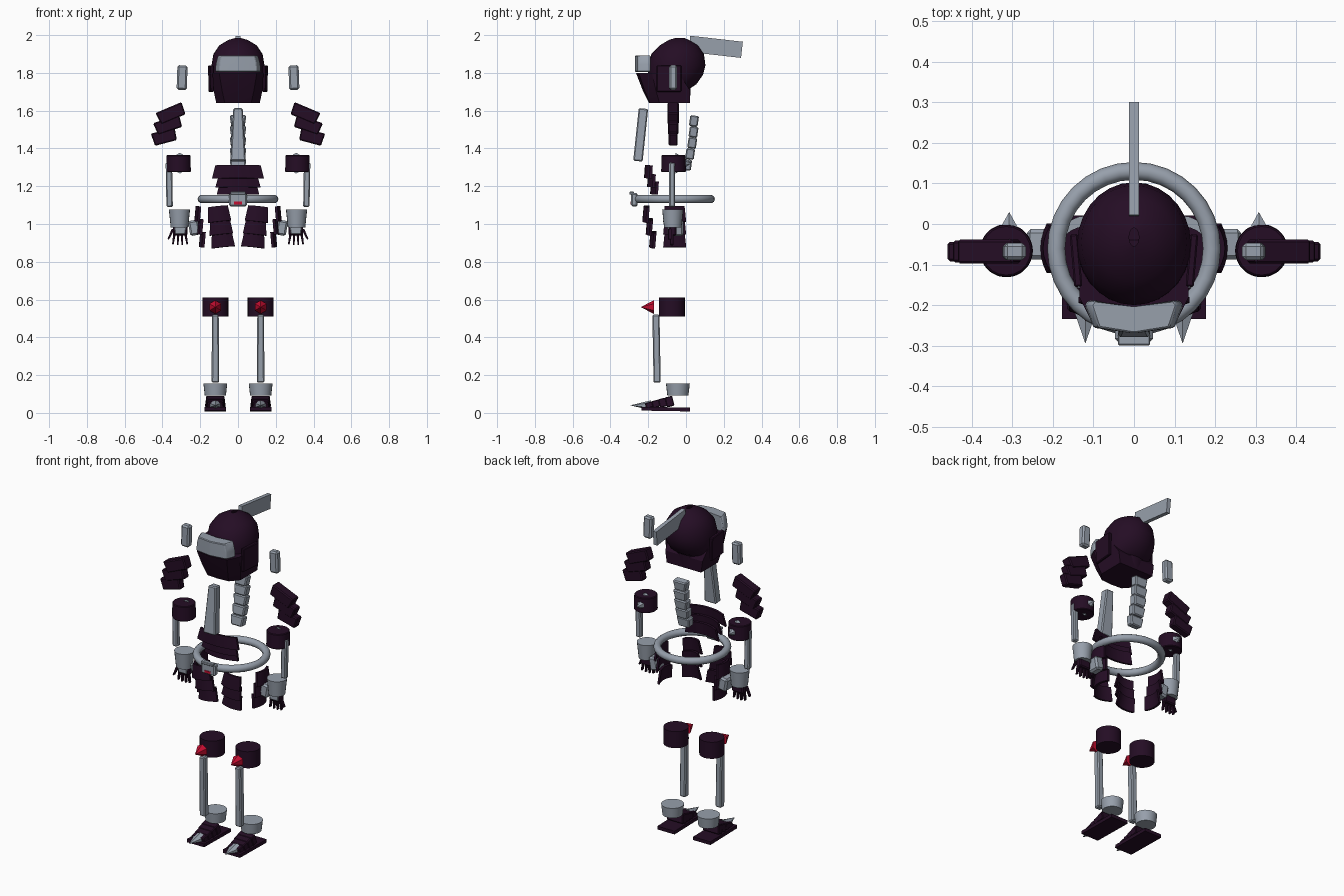
import bpy, bmesh
from math import radians, cos, sin, pi
from mathutils import Matrix, Vector, Euler

cube = bpy.data.objects.get("Cube")
if cube:
    bpy.data.objects.remove(cube)


def material(name, color):
    m = bpy.data.materials.new(name)
    m.use_nodes = True
    m.diffuse_color = color
    bsdf = next(n for n in m.node_tree.nodes if n.type == 'BSDF_PRINCIPLED')
    bsdf.inputs["Base Color"].default_value = color
    return m


DARK = material("dark plum", (0.018, 0.004, 0.018, 1))
STEEL = material("steel grey", (0.31, 0.35, 0.41, 1))
RED = material("crimson", (0.55, 0.004, 0.03, 1))


def finish(bm, name, mat, loc=(0, 0, 0), rot=(0, 0, 0), pair=False, bevel=0.0):
    """Place the mesh; a pair gives a left part and its mirrored right part."""
    if bevel:
        bmesh.ops.bevel(bm, geom=bm.edges[:], offset=bevel, segments=1, affect='EDGES')
    turn = Euler([radians(a) for a in rot]).to_matrix().to_4x4()
    bm.transform(Matrix.Translation(Vector(loc)) @ turn)
    for side in (("left_", "right_") if pair else ("",)):
        if side == "right_":
            bm.transform(Matrix.Scale(-1, 4, (1, 0, 0)))
        bmesh.ops.recalc_face_normals(bm, faces=bm.faces[:])
        me = bpy.data.meshes.new(side + name)
        bm.to_mesh(me)
        me.materials.append(mat)
        me.shade_smooth()
        me.set_sharp_from_angle(angle=radians(30))
        ob = bpy.data.objects.new(side + name, me)
        bpy.context.collection.objects.link(ob)
    bm.free()


def box(name, mat, size, loc, rot=(0, 0, 0), pair=False, bevel=0.0, bottom=1.0):
    """Box whose lower end may be narrower or wider."""
    bm = bmesh.new()
    bmesh.ops.create_cube(bm, size=1)
    for v in bm.verts:
        k = bottom if v.co.z < 0 else 1
        v.co = (v.co.x * size[0] * k, v.co.y * size[1], v.co.z * size[2])
    finish(bm, name, mat, loc, rot, pair, bevel)


def cone(name, mat, r1, r2, depth, loc, rot=(0, 0, 0), sides=20, flat=1.0, bevel=0.0):
    """Paired cylinder or spike."""
    bm = bmesh.new()
    bmesh.ops.create_cone(bm, cap_ends=True, segments=sides, radius1=r1, radius2=r2, depth=depth)
    bm.transform(Matrix.Diagonal((1, flat, 1, 1)))
    finish(bm, name, mat, loc, rot, True, bevel)


def loft(name, mat, rings, caps=(True, True), **kw):
    """Bridge closed rings of equal length."""
    bm = bmesh.new()
    rows = [[bm.verts.new(p) for p in ring] for ring in rings]
    n = len(rows[0])
    for a, b in zip(rows, rows[1:]):
        for i in range(n):
            bm.faces.new((a[i], a[(i + 1) % n], b[(i + 1) % n], b[i]))
    for cap, row in zip(caps, (rows[0], rows[-1])):
        if cap:
            bm.faces.new(row)
    finish(bm, name, mat, **kw)


def plate(name, w_top, w_bot, h, thick, sag, **kw):
    """Curved armour plate bulging toward the front."""
    ts = [i / 3 - 1 for i in range(7)]
    rings = []
    for w, z in ((w_bot, -h / 2), (w_top, h / 2)):
        outer = [(t * w / 2, -thick - sag * (1 - t * t), z) for t in ts]
        inner = [(t * w / 2, -sag * (1 - t * t), z) for t in reversed(ts)]
        rings.append(outer + inner)
    loft(name, DARK, rings, **kw)


def mirror_plan(half, z, k=1.0):
    """Closed outline from its +x half, listed front to back."""
    return ([(x * k, y, z) for x, y in half] +
            [(-x * k, y, z) for x, y in reversed(half) if x])


# Helmet shell: height, half width, front, back
shell = [(1.64, .10, -.17, .02), (1.72, .125, -.19, .025), (1.74, .134, -.2, .055),
         (1.79, .14, -.2, .09), (1.84, .14, -.2, .103), (1.90, .13, -.183, .095),
         (1.945, .10, -.14, .065), (1.975, .05, -.09, .015), (1.985, .012, -.055, -.01)]
rings = []
for z, rx, front, back in shell:
    angles = [2 * pi * i / 28 for i in range(28)]
    rings.append([(rx * cos(a), (front + back) / 2 + (back - front) / 2 * sin(a), z) for a in angles])
loft("helmet_shell", DARK, rings, caps=(True, False))

# Face mask, cheeks, visor and crest
loft("face_mask", DARK, [
    mirror_plan([(0, -.195), (.07, -.19), (.115, -.14), (.115, .02)], 1.64),
    mirror_plan([(0, -.23), (.085, -.22), (.13, -.16), (.125, .02)], 1.71),
    mirror_plan([(0, -.265), (.10, -.25), (.135, -.18), (.135, -.04)], 1.80)])
box("cheek_guard", DARK, (.02, .13, .14), (.143, -.09, 1.77), (0, 0, -5), True, .004, bottom=.8)
visor = [(0, -.27), (.10, -.256), (.122, -.2), (.112, -.188), (0, -.208)]
loft("visor", STEEL, [mirror_plan(visor, 1.805), mirror_plan(visor, 1.85, .97),
                      mirror_plan(visor, 1.893, .87)], bevel=.004)
box("crest", STEEL, (.024, .28, .086), (0, .157, 1.938), (-6.5, 0, 0))

# Floating head-side bars
box("side_bar", STEEL, (.054, .042, .13), (.296, -.068, 1.775), (0, -2, 0), True, .009)

# Layered shoulder plates
for i, (x, z, w, tilt) in enumerate(((.355, 1.585, .15, 23), (.37, 1.525, .145, 19),
                                     (.39, 1.462, .13, 15))):
    box(f"shoulder_plate_{i + 1}", DARK, (w, .06 - .006 * i, .068), (x, -.068, z),
        (0, tilt, 0), True, .006, bottom=.92)

# Chest strip and spine
box("chest_strip", STEEL, (.05, .05, .28), (0, -.24, 1.472), (-6, 0, 0), bevel=.006, bottom=1.6)
for i in range(5):
    box(f"spine_segment_{i + 1}", STEEL, (.088, .046, .058),
        (0, .042 - .036 * (i / 4) ** 2, 1.545 - i * .058), (-8, 0, 0), bevel=.006, bottom=.8)

# Belly plates
for i, (top, bot, z) in enumerate(((.24, .275, 1.275), (.20, .24, 1.228), (.19, .225, 1.19))):
    plate(f"belly_plate_{i + 1}", top, bot, .07, .014, .028,
          loc=(0, -.178 + .016 * i, z), rot=(-4, 0, 0))

# Belt and buckle
bpy.ops.mesh.primitive_torus_add(major_segments=32, minor_segments=10, major_radius=.192,
                                 minor_radius=.022, location=(0, -.061, 1.132))
belt = bpy.context.object
belt.name = "belt_ring"
belt.data.materials.append(STEEL)
belt.data.shade_smooth()
box("buckle", STEEL, (.094, .035, .07), (0, -.273, 1.128), bevel=.008)
box("buckle_lip", STEEL, (.08, .025, .016), (0, -.287, 1.163), bevel=.003)
box("buckle_stripe", RED, (.04, .005, .014), (0, -.291, 1.111))

# Hip armour: three front plates and three side plates per leg
for i in range(3):
    z = 1.052 - i * .068
    plate(f"front_hip_plate_{i + 1}", .105, .125, .082, .014, .018, pair=True,
          loc=(.102 - .01 * i, -.196 + .018 * i, z), rot=(-5, 6, 0))
    plate(f"side_hip_plate_{i + 1}", .105, .122, .082, .014, .016, pair=True,
          loc=(.198 - .012 * i, -.06, z), rot=(-5, 0, 90))
box("hip_pouch", STEEL, (.055, .075, .08), (.232, -.05, .98), (0, 10, 0), True, .01)

# Arms: elbow drum, spike, forearm bar, cuff
cone("elbow_drum", DARK, .066, .064, .09, (.315, -.066, 1.32), bevel=.004)
cone("elbow_spike", STEEL, .055, 0, .085, (.308, -.013, 1.322), (-90, 0, 0), sides=6)
box("forearm_bar", STEEL, (.034, .032, .235), (.364, -.073, 1.208), (0, 1, 0), True, .006)
cone("wrist_cuff", STEEL, .046, .056, .095, (.31, -.07, 1.028))

# Hands
box("palm", DARK, (.075, .038, .05), (.306, -.07, .963), pair=True, bevel=.006)
box("hand_plate", STEEL, (.065, .01, .04), (.306, -.092, .968), pair=True, bevel=.003, bottom=.8)
for i in range(4):
    t = i - 1.5
    box(f"finger_{i + 1}", DARK, (.014, .018, .065), (.307 + t * .022, -.075, .918 + abs(t) * .004),
        (0, -t * 6, 0), True, .002, bottom=.6)
box("thumb", DARK, (.014, .018, .06), (.357, -.085, .945), (0, -25, 0), True, .002, bottom=.6)

# Legs: knee drum, spike, shin bar, ankle cuff
cone("knee_drum", DARK, .069, .069, .1, (.12, -.075, .56), sides=24)
cone("knee_spike", RED, .036, 0, .07, (.12, -.205, .56), (90, 0, 0), sides=6)
box("shin_bar", STEEL, (.036, .038, .36), (.12, -.156, .34), (1, 0, 0), True, .006, bottom=1.1)
cone("ankle_cuff", STEEL, .056, .063, .062, (.12, -.043, .124), sides=24)

# Feet: sole, overlapping top plates, toe claw
box("sole", DARK, (.115, .255, .02), (.12, -.107, .02), (-1, 0, 0), True)
for i in range(4):
    box(f"foot_plate_{i + 1}", DARK, (.08 + .005 * i, .04, .03 + .008 * i),
        (.12, -.195 + .036 * i, .042 + .006 * i), (14, 0, 0), True, .004, bottom=1.15)
cone("toe_claw", STEEL, .044, 0, .11, (.12, -.24, .04), (90, 0, 0), sides=6, flat=.6)
